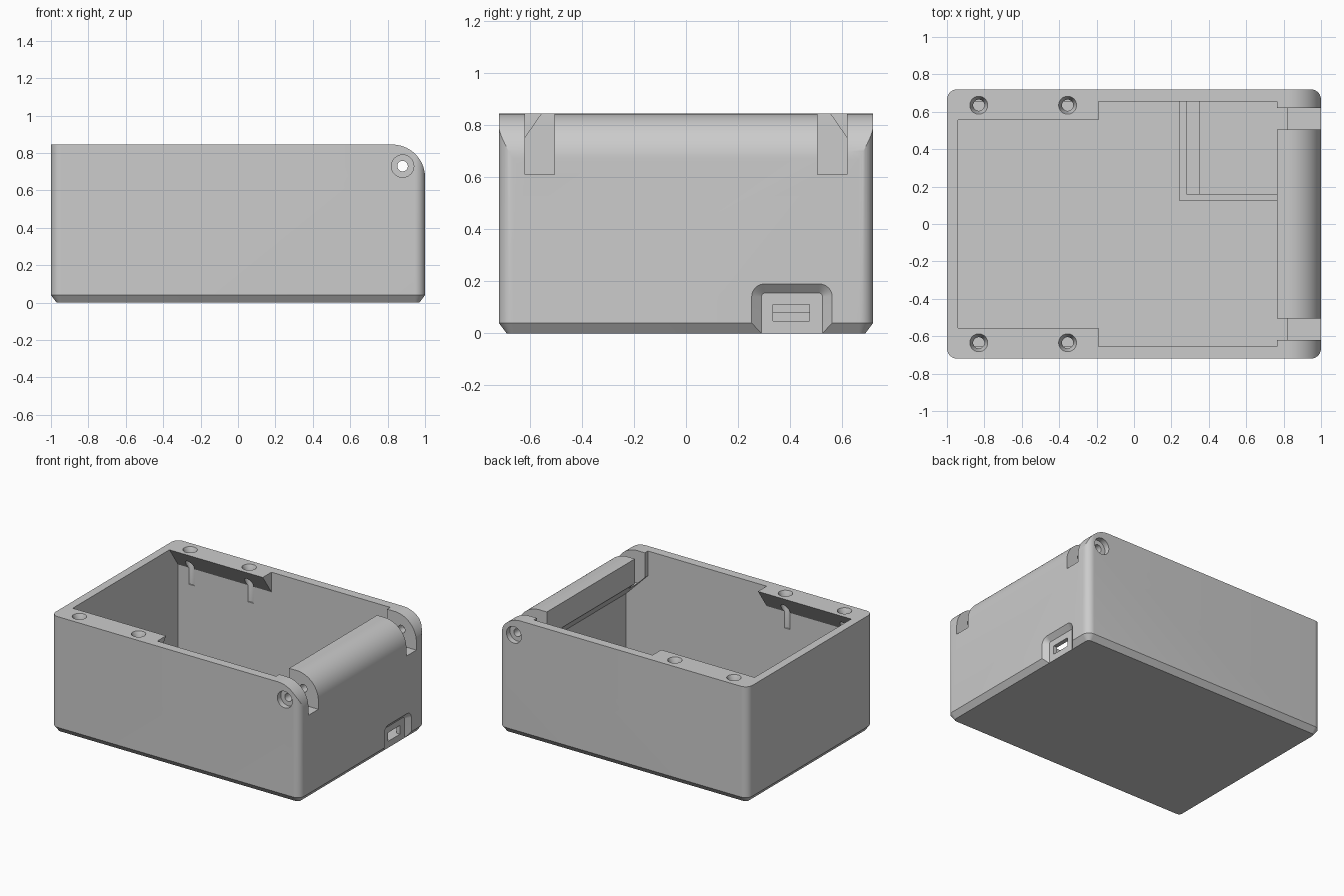
import bpy, bmesh, math

if "Cube" in bpy.data.objects:
    bpy.data.objects.remove(bpy.data.objects["Cube"])

grey = bpy.data.materials.new("plain grey")
grey.diffuse_color = (0.6, 0.6, 0.6, 1)
grey.use_nodes = True
grey.node_tree.nodes["Principled BSDF"].inputs["Base Color"].default_value = grey.diffuse_color


def loft(name, rings):
    """Closed solid through rings that share a point count."""
    bm = bmesh.new()
    vs = [[bm.verts.new(p) for p in r] for r in rings]
    n = len(vs[0])
    for a, b in zip(vs, vs[1:]):
        for i in range(n):
            j = (i + 1) % n
            bm.faces.new((a[i], a[j], b[j], b[i]))
    bm.faces.new(vs[0][::-1])
    bm.faces.new(vs[-1])
    bmesh.ops.recalc_face_normals(bm, faces=bm.faces)
    me = bpy.data.meshes.new(name)
    bm.to_mesh(me)
    bm.free()
    me.materials.append(grey)
    ob = bpy.data.objects.new(name, me)
    bpy.context.collection.objects.link(ob)
    return ob


def box(name, x0, x1, y0, y1, z0, z1):
    c = [(x0, y0), (x1, y0), (x1, y1), (x0, y1)]
    return loft(name, [[(x, y, z) for x, y in c] for z in (z0, z1)])


def prism_y(name, profile, y0, y1):
    return loft(name, [[(x, y, z) for x, z in profile] for y in (y0, y1)])


def prism_x(name, profile, x0, x1):
    return loft(name, [[(x, y, z) for y, z in profile] for x in (x0, x1)])


def arc(cx, cy, r, a0, a1, n=10):
    angles = [math.radians(a0 + (a1 - a0) * i / n) for i in range(n + 1)]
    return [(cx + r * math.cos(a), cy + r * math.sin(a)) for a in angles]


def circle(r, n=32):
    return arc(0, 0, r, 0, 360 * (n - 1) / n, n - 1)


def rounded(z, hx, hy, r):
    pts = []
    for k, (sx, sy) in enumerate([(1, 1), (-1, 1), (-1, -1), (1, -1)]):
        pts += arc(sx * (hx - r), sy * (hy - r), r, 90 * k, 90 * k + 90)
    return [(x, y, z) for x, y in pts]


def boolean(ob, tool, op):
    m = ob.modifiers.new(op, 'BOOLEAN')
    m.operation, m.solver, m.object = op, 'EXACT', tool
    bpy.context.view_layer.objects.active = ob
    bpy.ops.object.modifier_apply(modifier=m.name)
    bpy.data.objects.remove(tool)


# Case shell: rounded corners, chamfered foot, open top
case = loft("case", [rounded(0, .97, .69, .025),
                     rounded(.04, 1, .72, .055), rounded(.9, 1, .72, .055)])
boolean(case, box("cavity", -.94, .94, -.655, .655, .045, 1), 'DIFFERENCE')

# Hinge block across the right wall, sloping underneath
block = [(.765, .89), (.765, .665), (.96, .47), (.96, .89)]
boolean(case, prism_y("hinge_block", block, -.69, .69), 'UNION')

# Screw ledges with sloping undersides
for s in (1, -1):
    ledge = [(s * .555, .88), (s * .555, .845), (s * .69, .65), (s * .69, .88)]
    boolean(case, prism_x("screw_ledge", ledge, -.97, -.19), 'UNION')

# Trim the top flat, with a rounded hinge edge
trim = [(-1.2, -.2), (1.0, -.2)] + arc(.825, .67, .175, 0, 90, 20) + [(-1.2, .845)]
trim[1] = (1.0, -.2)
boolean(case, prism_y("trim", trim, -1, 1), 'INTERSECT')

for s in (1, -1):
    # Hinge slots
    boolean(case, box("slot", .7, 1.2, *sorted((s * .505, s * .62)), .61, 1.1), 'DIFFERENCE')
    # Counterbores of the hinge pin
    bore = [(.88 + x, .73 + z) for x, z in circle(.06)]
    boolean(case, prism_y("counterbore", bore, *sorted((s * .68, s * .8))), 'DIFFERENCE')
    # Countersunk screw holes
    for x0 in (-.83, -.355):
        rings = [[(x0 + x, s * .635 + y, z) for x, y in circle(r)]
                 for z, r in ((.58, .03), (.8, .03), (.845, .048), (.87, .058))]
        boolean(case, loft("screw_hole", rings), 'DIFFERENCE')

# Hinge pin bore
pin = [(.88 + x, .73 + z) for x, z in circle(.028)]
boolean(case, prism_y("pin_bore", pin, -.9, .9), 'DIFFERENCE')


# Flared recess around the cable port
def port_ring(x, half, top, r):
    pts = [(-half, -.05), (half, -.05)]
    pts += arc(half - r, top - r, r, 0, 90, 8) + arc(r - half, top - r, r, 90, 180, 8)
    return [(x, .4075 + y, z) for y, z in pts]


boolean(case, loft("port_recess", [port_ring(.97, .1175, .155, .015),
                                   port_ring(1.03, .1925, .225, .085)]), 'DIFFERENCE')
boolean(case, box("port_opening", .9, 1.1, .335, .475, .047, .11), 'DIFFERENCE')

# Board fence and shelf on the floor
box("board_fence_left", .24, .28, .125, .66, .04, .13)
box("board_fence_front", .28, .945, .125, .16, .04, .13)
box("board_shelf", .28, .35, .16, .66, .04, .08)

# Smooth the rounded faces, keep edges sharp
bpy.ops.object.select_all(action='DESELECT')
case.select_set(True)
bpy.context.view_layer.objects.active = case
bpy.ops.object.shade_smooth_by_angle(angle=math.radians(25))
